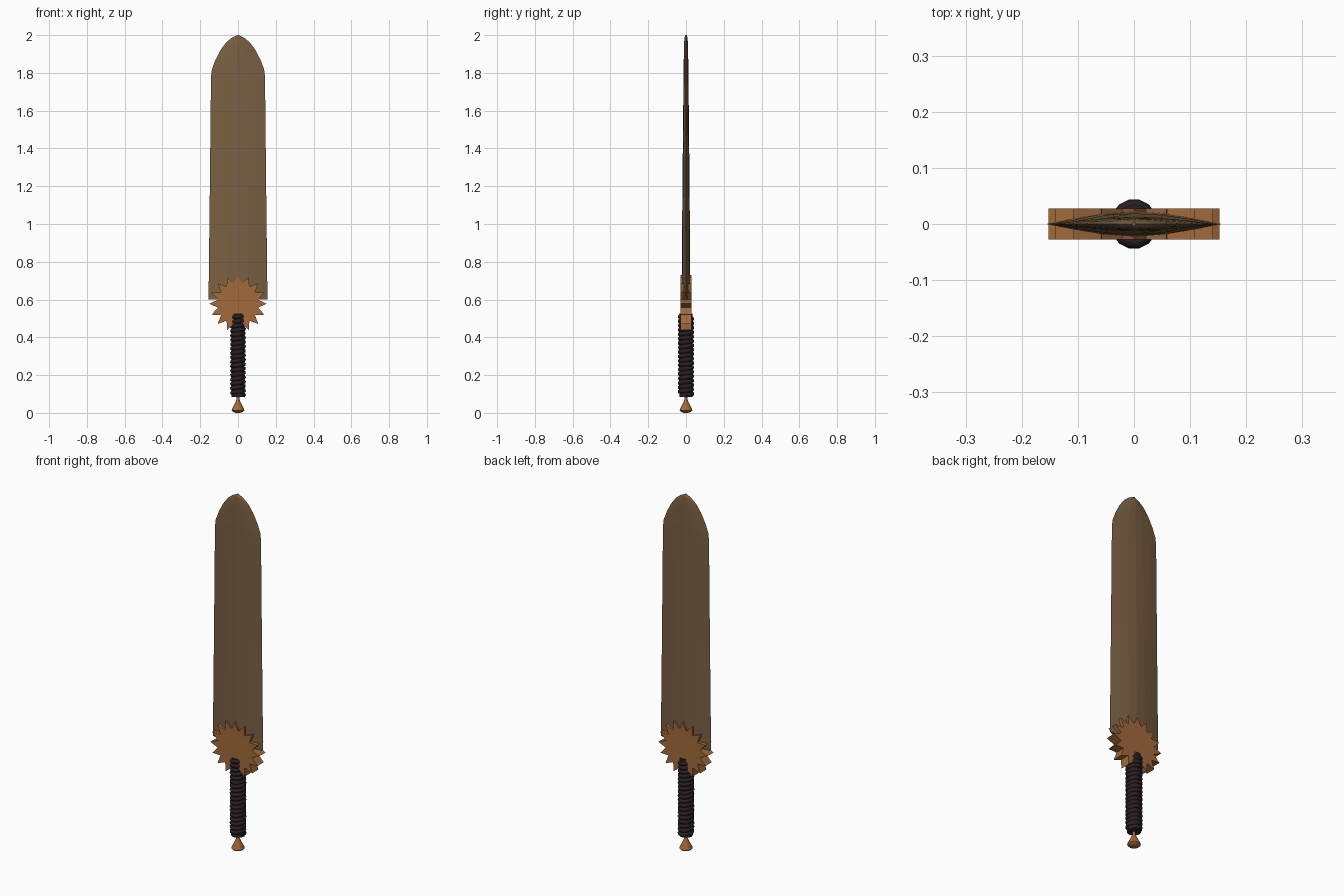
import bpy, bmesh, math
from math import sin, cos, pi, tau

if "Cube" in bpy.data.objects:
    bpy.data.objects.remove(bpy.data.objects["Cube"])


def material(name, rgb):
    m = bpy.data.materials.new(name)
    m.use_nodes = True
    m.diffuse_color = (*rgb, 1)
    m.node_tree.nodes["Principled BSDF"].inputs["Base Color"].default_value = (*rgb, 1)
    return m


bronze = material("dull bronze", (0.195, 0.115, 0.056))
copper = material("copper", (0.36, 0.145, 0.045))
leather = material("dark leather", (0.022, 0.015, 0.017))


def loft(name, rings, mat, smooth=False):
    """Skin a stack of equal closed rings and cap both ends."""
    bm = bmesh.new()
    rows = [[bm.verts.new(p) for p in ring] for ring in rings]
    for a, b in zip(rows, rows[1:]):
        for i in range(len(a)):
            j = (i + 1) % len(a)
            bm.faces.new((a[i], a[j], b[j], b[i]))
    bm.faces.new(rows[0])
    bm.faces.new(rows[-1])
    bmesh.ops.recalc_face_normals(bm, faces=bm.faces)
    mesh = bpy.data.meshes.new(name)
    bm.to_mesh(mesh)
    bm.free()
    mesh.materials.append(mat)
    obj = bpy.data.objects.new(name, mesh)
    bpy.context.collection.objects.link(obj)
    if smooth:
        bpy.ops.object.select_all(action="DESELECT")
        obj.select_set(True)
        bpy.context.view_layer.objects.active = obj
        bpy.ops.object.shade_smooth_by_angle(angle=math.radians(40))
    return obj


def circle(r, z, n=16):
    return [(r * cos(tau * i / n), r * sin(tau * i / n), z) for i in range(n)]


# Blade: faceted lens section, tapering to a rounded point
quarter = [(1, 0), (0.68, 0.45), (0.34, 0.84), (0, 1)]
upper = quarter + [(-x, y) for x, y in quarter[-2::-1]]
lens = upper + [(x, -y) for x, y in upper[-2:0:-1]]
stations = [(0.6, 0.156, 0.023), (1.2, 0.149, 0.019), (1.78, 0.143, 0.013),
            (1.82, 0.138, 0.013), (1.87, 0.119, 0.012), (1.92, 0.093, 0.011),
            (1.96, 0.064, 0.01), (1.985, 0.034, 0.008), (2.0, 0.004, 0.004)]
loft("blade", [[(x * w, y * t, z) for x, y in lens] for z, w, t in stations], bronze)

# Sunburst guard: sixteen-pointed star plate
teeth = 16
star = [((0.152, 0.108)[k % 2], pi * k / teeth) for k in range(teeth * 2)]
loft("sunburst_guard",
     [[(r * cos(a), y, 0.578 + r * sin(a)) for r, a in star] for y in (-0.028, 0.028)],
     copper)

# Grip core and the spiral cord wound around it
loft("grip_core", [circle(0.035, z) for z in (0.085, 0.525)], leather, True)
turns, steps = 18, 14
curve = bpy.data.curves.new("grip_wrap", "CURVE")
curve.dimensions = "3D"
curve.bevel_depth = 0.0125
curve.bevel_resolution = 1
curve.use_fill_caps = True
spline = curve.splines.new("POLY")
count = turns * steps
spline.points.add(count)
for i, p in enumerate(spline.points):
    a = tau * i / steps
    p.co = (0.03 * cos(a), 0.032 * sin(a), 0.095 + 0.42 * i / count, 1)
curve.materials.append(leather)
bpy.context.collection.objects.link(bpy.data.objects.new("grip_wrap", curve))

# Pommel: flared cone with a shallow domed base
pommel = [(0.0, 0.012), (0.006, 0.027), (0.013, 0.034), (0.02, 0.032),
          (0.045, 0.019), (0.07, 0.008), (0.09, 0.006)]
loft("pommel", [circle(r, z) for z, r in pommel], copper, True)
